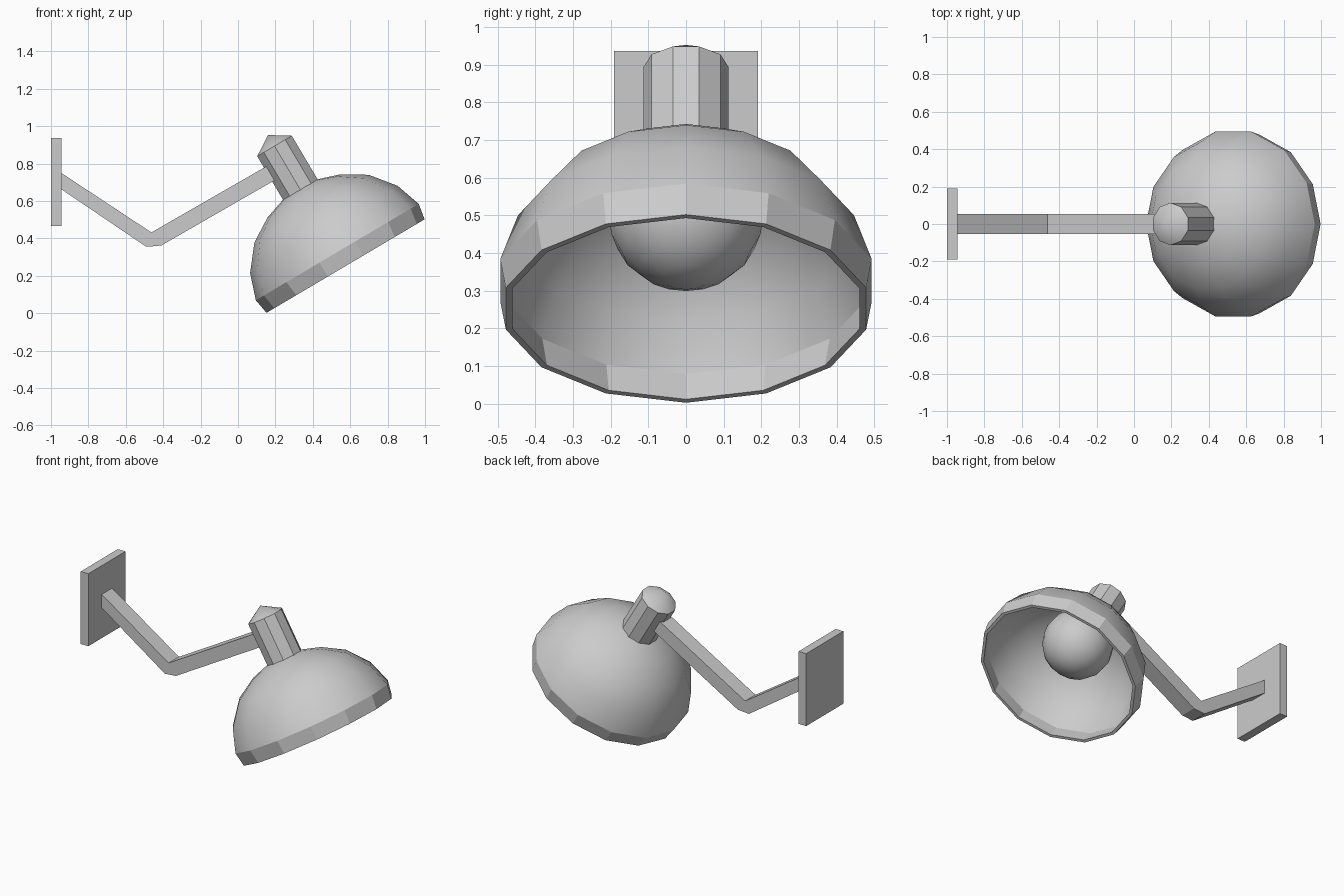
import bpy, bmesh
from math import cos, sin, pi, radians
from mathutils import Matrix

if "Cube" in bpy.data.objects:
    bpy.data.objects.remove(bpy.data.objects["Cube"])

# Tilted frame of the lamp head: origin at the shade opening
HEAD = Matrix.Translation((0.575, 0, 0.252)) @ Matrix.Rotation(radians(-30.6), 4, 'Y')


def finish(bm, name, matrix=None):
    bmesh.ops.recalc_face_normals(bm, faces=bm.faces)
    mesh = bpy.data.meshes.new(name)
    bm.to_mesh(mesh)
    bm.free()
    obj = bpy.data.objects.new(name, mesh)
    if matrix is not None:
        obj.matrix_world = matrix
    bpy.context.collection.objects.link(obj)
    return obj


def lathe(name, profile, sides, smooth_steps, phase=0.0):
    """Revolve (radius, height) points; steps listed in smooth_steps are smooth."""
    bm = bmesh.new()
    rings = []
    for r, h in profile:
        if r == 0:
            rings.append([bm.verts.new((0, 0, h))])
        else:
            angles = [phase + 2 * pi * i / sides for i in range(sides)]
            rings.append([bm.verts.new((r * cos(a), r * sin(a), h)) for a in angles])
    for k, (a, b) in enumerate(zip(rings, rings[1:])):
        for i in range(sides):
            j = (i + 1) % sides
            if len(a) == 1:
                quad = [a[0], b[j], b[i]]
            elif len(b) == 1:
                quad = [a[i], a[j], b[0]]
            else:
                quad = [a[i], a[j], b[j], b[i]]
            bm.faces.new(quad).smooth = k in smooth_steps
    # keep a crisp line between smooth and flat faces
    for e in bm.edges:
        if len({f.smooth for f in e.link_faces}) > 1:
            e.smooth = False
    return finish(bm, name, HEAD)


def extrude_profile(name, points, half_width):
    """Extrude an x-z outline symmetrically along y."""
    bm = bmesh.new()
    face = bm.faces.new([bm.verts.new((x, -half_width, z)) for x, z in points])
    new = bmesh.ops.extrude_face_region(bm, geom=[face])["geom"]
    verts = [v for v in new if isinstance(v, bmesh.types.BMVert)]
    bmesh.ops.translate(bm, verts=verts, vec=(0, 2 * half_width, 0))
    return finish(bm, name)


# Wall plate
extrude_profile("wall_plate",
                [(-1, 0.465), (-0.945, 0.465), (-0.945, 0.937), (-1, 0.937)], 0.191)

# Bent arm from plate to neck
extrude_profile("arm",
                [(-0.945, 0.75), (-0.945, 0.663), (-0.49, 0.355), (-0.41, 0.362),
                 (0.20, 0.713), (0.16, 0.79), (-0.463, 0.432)], 0.053)

# Shade: outer skin from crown to rim, then inner skin back to the crown
outer = [(0, 0.490), (0.10, 0.478), (0.227, 0.436), (0.355, 0.357),
         (0.458, 0.228), (0.506, 0.087), (0.491, 0)]
inner = [(0.473, 0), (0.488, 0.087), (0.441, 0.222), (0.342, 0.344),
         (0.219, 0.420), (0.096, 0.461), (0, 0.472)]
lathe("shade", outer + inner, 14, {0, 1, 2, 3, 4, 8, 9, 10, 11, 12})

# Neck with a pointed cap
lathe("neck", [(0.113, 0.455), (0.113, 0.746), (0, 0.814)], 10, {1}, pi / 10)

# Bulb
bm = bmesh.new()
bmesh.ops.create_uvsphere(bm, u_segments=16, v_segments=10, radius=0.208)
for f in bm.faces:
    f.smooth = True
finish(bm, "bulb", HEAD @ Matrix.Translation((0, 0, 0.295)))
